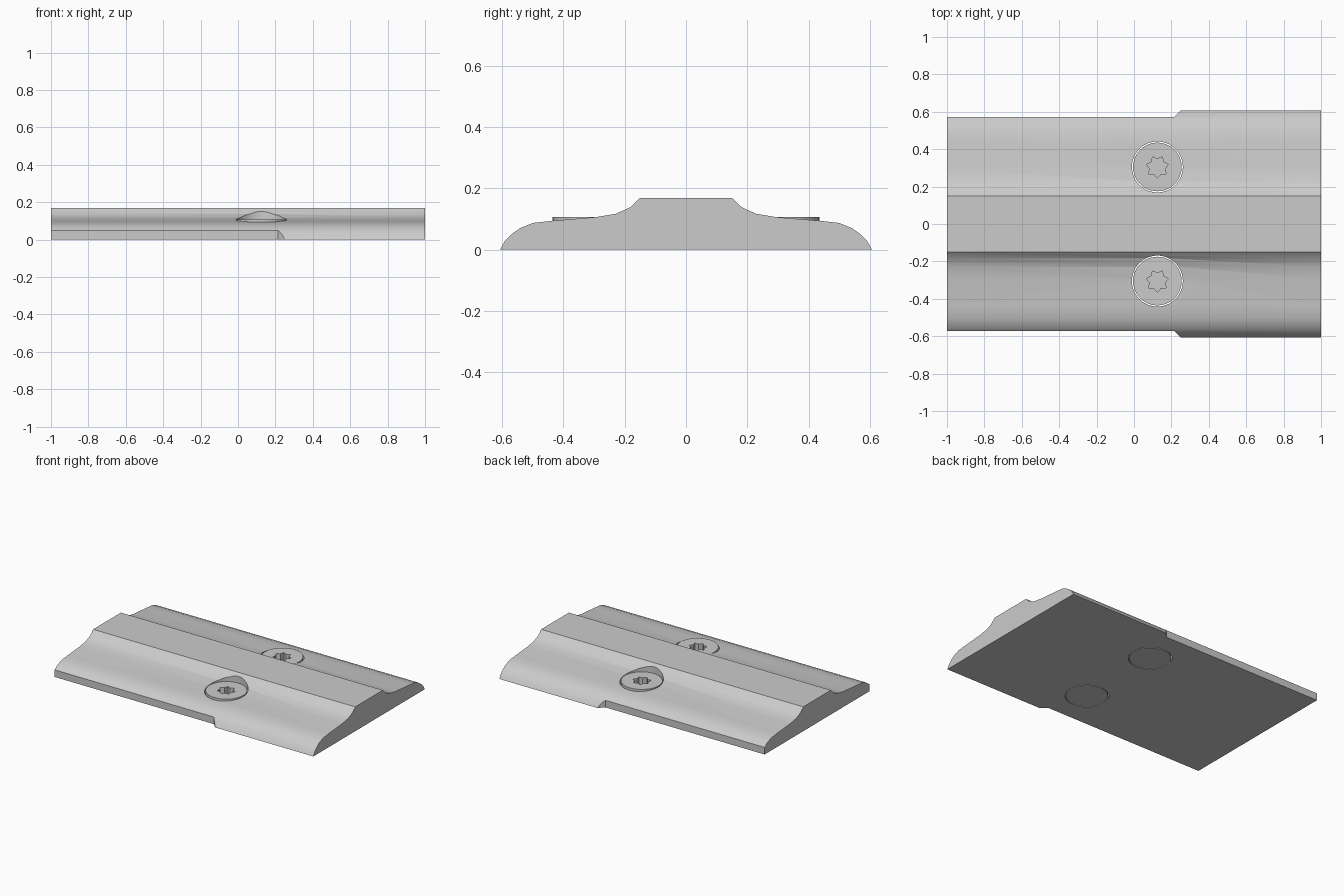
import bpy, math

if "Cube" in bpy.data.objects:
    bpy.data.objects.remove(bpy.data.objects["Cube"])

SCREW_X, SCREW_Y = 0.125, 0.305
SCREW_R, HOLE_R, HEAD_Z = 0.13, 0.136, 0.107


def prism(name, pts, lo, hi, axis="Z"):
    """Extrude a counter-clockwise outline from lo to hi along Z or X."""
    def place(p, t):
        return (p[0], p[1], t) if axis == "Z" else (t, p[0], p[1])
    n = len(pts)
    verts = [place(p, lo) for p in pts] + [place(p, hi) for p in pts]
    faces = [tuple(reversed(range(n))), tuple(range(n, 2 * n))]
    faces += [(i, (i + 1) % n, (i + 1) % n + n, i + n) for i in range(n)]
    mesh = bpy.data.meshes.new(name)
    mesh.from_pydata(verts, [], faces)
    ob = bpy.data.objects.new(name, mesh)
    bpy.context.collection.objects.link(ob)
    return ob


def ring(cx, cy, n, *radii, start=0.0):
    """Closed outline whose points alternate between the given radii."""
    out = []
    for i in range(n):
        a = start + 2 * math.pi * i / n
        r = radii[i % len(radii)]
        out.append((cx + r * math.cos(a), cy + r * math.sin(a)))
    return out


def activate(ob):
    bpy.ops.object.select_all(action="DESELECT")
    ob.select_set(True)
    bpy.context.view_layer.objects.active = ob


def cut(ob, cutter):
    cutter.hide_render = True
    mod = ob.modifiers.new("cut", "BOOLEAN")
    mod.operation, mod.solver, mod.object = "DIFFERENCE", "EXACT", cutter
    activate(ob)
    bpy.ops.object.modifier_apply(modifier=mod.name)
    bpy.data.objects.remove(cutter, do_unlink=True)


# Plate: mirrored cross-section with raised centre rail, run along x
half = [(0.607, 0), (0.592, 0.027), (0.57, 0.05), (0.54, 0.071), (0.50, 0.087),
        (0.437, 0.094), (0.294, 0.106), (0.229, 0.117), (0.182, 0.138),
        (0.151, 0.168)]
profile = half + [(-y, z) for y, z in reversed(half)]
plate = prism("clamp_plate", profile, -1, 1, "X")

for s in (1, -1):
    # Narrowed long edge with a slanted end
    notch = [(-1.1, 0.571), (0.215, 0.571), (0.275, 0.631), (0.275, 0.7), (-1.1, 0.7)]
    if s < 0:
        notch = [(x, -y) for x, y in reversed(notch)]
    cut(plate, prism("edge_cutter", notch, -0.1, 0.3))
    # Through hole that also scoops the rail flank
    cut(plate, prism("hole_cutter", ring(SCREW_X, s * SCREW_Y, 64, HOLE_R), -0.1, 0.3))

    # Flat screw with star socket
    screw = prism("screw_" + ("back" if s > 0 else "front"),
                  ring(SCREW_X, s * SCREW_Y, 64, SCREW_R), 0, HEAD_Z)
    star = ring(SCREW_X, s * SCREW_Y, 14, 0.06, 0.042, start=-math.pi / 2)
    cut(screw, prism("socket_cutter", star, HEAD_Z - 0.05, 0.3))
    activate(screw)
    bpy.ops.object.shade_smooth_by_angle(angle=math.radians(30))

activate(plate)
bpy.ops.object.shade_smooth_by_angle(angle=math.radians(30))
